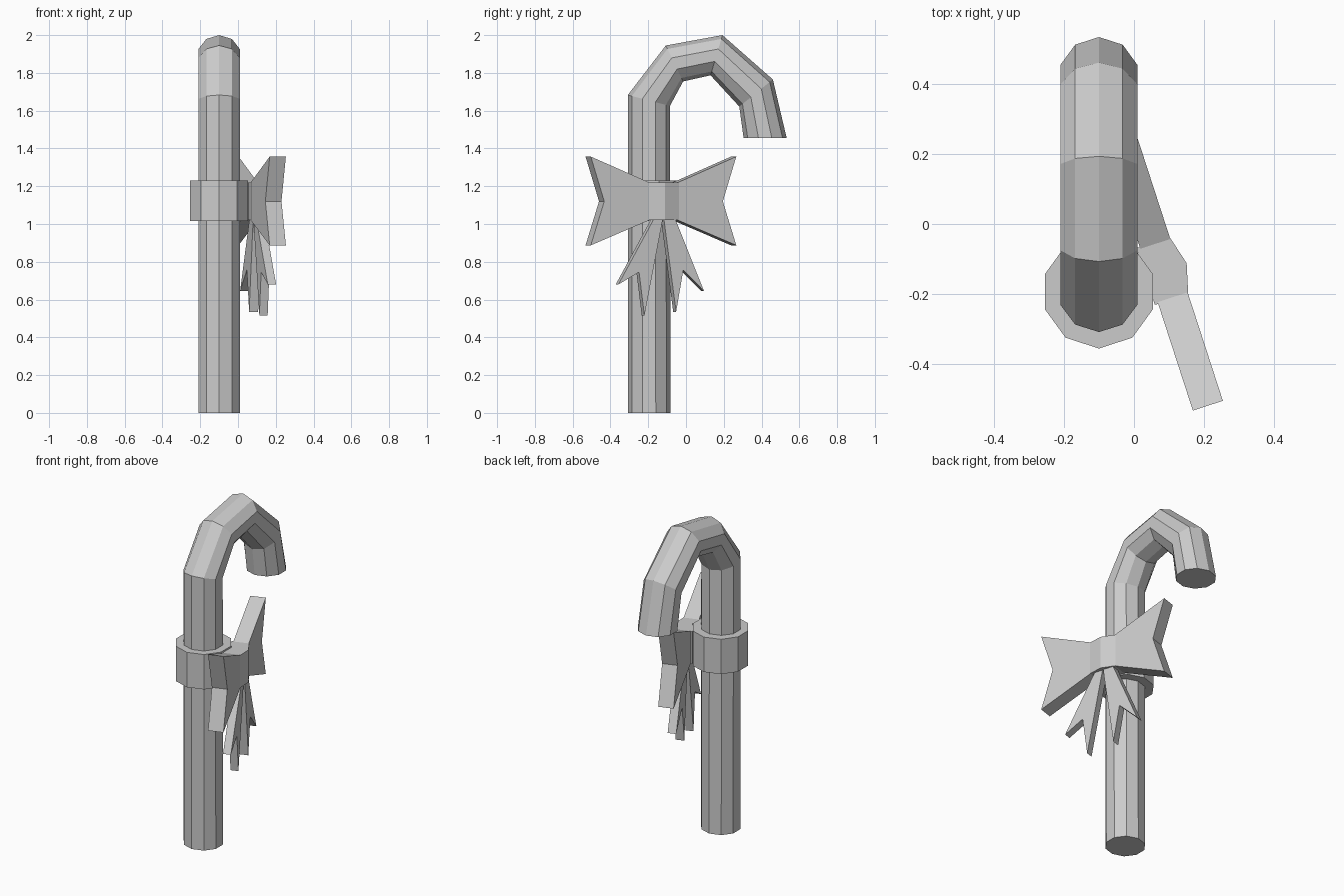
import bpy, bmesh, math
from mathutils import Vector

if "Cube" in bpy.data.objects:
    bpy.data.objects.remove(bpy.data.objects["Cube"])

CX, CY = -0.10, -0.193           # stem axis
A = math.radians(18)             # direction the bow faces
N = Vector((math.cos(A), math.sin(A), 0))
T = Vector((-math.sin(A), math.cos(A), 0))
UP = Vector((0, 0, 1))
C = Vector((CX, CY, 0))


def loft(name, rings):
    """Skin equal-length rings of points and cap both ends."""
    bm = bmesh.new()
    vs = [[bm.verts.new(p) for p in r] for r in rings]
    n = len(vs[0])
    for a, b in zip(vs, vs[1:]):
        for i in range(n):
            j = (i + 1) % n
            bm.faces.new((a[i], a[j], b[j], b[i]))
    bm.faces.new(vs[0][::-1])
    bm.faces.new(vs[-1])
    bmesh.ops.recalc_face_normals(bm, faces=bm.faces)
    me = bpy.data.meshes.new(name)
    bm.to_mesh(me)
    bm.free()
    ob = bpy.data.objects.new(name, me)
    bpy.context.collection.objects.link(ob)
    return ob


def plate(name, profile, n0, n1):
    """Flat piece facing the bow direction; profile is (sideways, z)."""
    loft(name, [[C + N * n + T * t + UP * z for t, z in profile] for n in (n0, n1)])


# Cane: ten-sided tube, each ring given by its outer and inner (y, z)
R = 0.115
stations = [((-0.308, 0), (-0.082, 0)),
            ((-0.308, 1.683), (-0.085, 1.625)),
            ((-0.107, 1.945), (-0.015, 1.755)),
            ((0.193, 2.0), (0.13, 1.787)),
            ((0.46, 1.765), (0.282, 1.622)),
            ((0.533, 1.455), (0.305, 1.455))]
rings = []
for (yo, zo), (yi, zi) in stations:
    ring = []
    for k in range(10):
        a = math.radians(36 * k)
        f = (1 - math.cos(a)) / 2
        ring.append((CX + R * math.sin(a), yo + (yi - yo) * f, zo + (zi - zo) * f))
    rings.append(ring)
loft("cane", rings)

# Ribbon band round the stem
loft("ribbon_band", [[(CX + 0.162 * math.sin(math.radians(36 * k)),
                       CY - 0.162 * math.cos(math.radians(36 * k)), z)
                      for k in range(10)] for z in (1.015, 1.23)])

# Knot with a ridge down the middle
knot = [(-0.085, 0.14), (-0.085, 0.24), (0, 0.263), (0.085, 0.24), (0.085, 0.14)]
loft("bow_knot", [[C + T * t + N * n + UP * z for t, n in knot] for z in (1.02, 1.22)])

# Bow wings
for side, s in (("left", -1), ("right", 1)):
    plate("bow_wing_" + side,
          [(s * t, z) for t, z in ((0.08, 1.02), (0.405, 0.887), (0.33, 1.12),
                                   (0.405, 1.357), (0.08, 1.22))], 0.15, 0.24)

# Ribbon tails with notched ends
plate("bow_tail_left", [(0.0, 1.04), (-0.045, 1.04), (-0.25, 0.68),
                        (-0.135, 0.745), (-0.105, 0.515)], 0.19, 0.236)
plate("bow_tail_right", [(0.0, 1.04), (0.06, 1.04), (0.225, 0.645),
                         (0.11, 0.757), (0.07, 0.535)], 0.19, 0.24)
